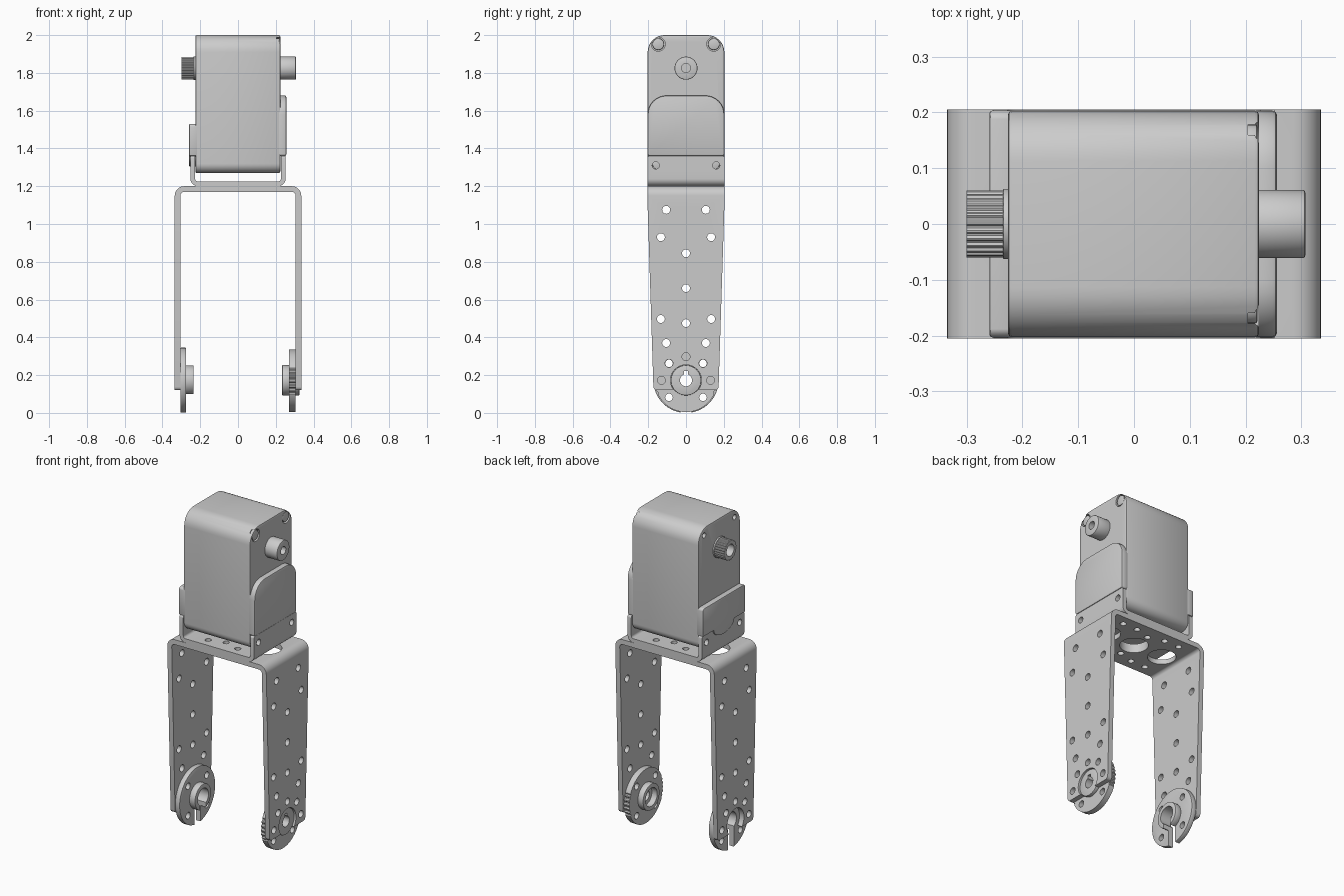
import bpy, bmesh, math

if "Cube" in bpy.data.objects:
    bpy.data.objects.remove(bpy.data.objects["Cube"])

HORN_Z = 0.1725


def circle(u, v, r, n=32):
    return [(u + r * math.cos(2 * math.pi * i / n), v + r * math.sin(2 * math.pi * i / n)) for i in range(n)]


def rounded(corners, n=8):
    """Polygon from (u, v, radius) corners, each corner filleted."""
    pts = []
    for i, (u, v, r) in enumerate(corners):
        if r == 0:
            pts.append((u, v))
            continue
        dirs = []
        for q in (corners[i - 1], corners[(i + 1) % len(corners)]):
            length = math.hypot(q[0] - u, q[1] - v)
            dirs.append(((q[0] - u) / length, (q[1] - v) / length))
        a, b = dirs
        half = math.acos(a[0] * b[0] + a[1] * b[1]) / 2
        m = math.hypot(a[0] + b[0], a[1] + b[1])
        d = r / math.sin(half)
        cu, cv = u + (a[0] + b[0]) / m * d, v + (a[1] + b[1]) / m * d
        t = r / math.tan(half)
        a0 = math.atan2(v + a[1] * t - cv, u + a[0] * t - cu)
        a1 = math.atan2(v + b[1] * t - cv, u + b[0] * t - cu)
        sweep = (a1 - a0 + math.pi) % (2 * math.pi) - math.pi
        pts += [(cu + r * math.cos(a0 + sweep * k / n), cv + r * math.sin(a0 + sweep * k / n)) for k in range(n + 1)]
    return pts


def box(u0, u1, v0, v1):
    return [(u0, v0), (u1, v0), (u1, v1), (u0, v1)]


def solid(name, profiles, lo, hi, axis="x", bevel=0):
    """Extrude one or more profiles along an axis into a single object."""
    place = {"x": lambda p, w: (w, *p), "y": lambda p, w: (p[0], w, p[1]), "z": lambda p, w: (*p, w)}[axis]
    bm = bmesh.new()
    for pts in profiles:
        ends = [[bm.verts.new(place(p, w)) for p in pts] for w in (lo, hi)]
        bm.faces.new(ends[0])
        bm.faces.new(ends[1])
        for i in range(len(pts)):
            bm.faces.new((ends[0][i - 1], ends[0][i], ends[1][i], ends[1][i - 1]))
    bmesh.ops.recalc_face_normals(bm, faces=bm.faces)
    mesh = bpy.data.meshes.new(name)
    bm.to_mesh(mesh)
    bm.free()
    ob = bpy.data.objects.new(name, mesh)
    bpy.context.collection.objects.link(ob)
    if bevel:
        mod = ob.modifiers.new("bevel", "BEVEL")
        mod.width, mod.segments, mod.angle_limit = bevel, 2, math.radians(40)
        apply(ob, mod)
    return ob


def apply(ob, mod):
    bpy.ops.object.select_all(action="DESELECT")
    bpy.context.view_layer.objects.active = ob
    ob.select_set(True)
    bpy.ops.object.modifier_apply(modifier=mod.name)


def boolean(ob, tool, op="DIFFERENCE"):
    mod = ob.modifiers.new("bool", "BOOLEAN")
    mod.operation, mod.solver, mod.object = op, "EXACT", tool
    apply(ob, mod)
    bpy.data.objects.remove(tool)


def cut(ob, profiles, lo, hi, axis="x"):
    boolean(ob, solid("cutter", profiles, lo, hi, axis), "DIFFERENCE")


def both(pairs):
    return [(s * u, v) for u, v in pairs for s in (-1, 1)]


def gear(u, v, r, depth, n):
    return [(u + (r - depth * (i // 2 % 2)) * math.cos(math.pi * i / (2 * n) * 1.0),
             v + (r - depth * (i // 2 % 2)) * math.sin(math.pi * i / (2 * n) * 1.0)) for i in range(4 * n)]


# servo case, with screw recesses in the corners
body = solid("servo_case", [rounded([(-.203, 1.27, .05), (.203, 1.27, .05), (.203, 2, .09), (-.203, 2, .09)])],
             -.226, .224, bevel=.008)
corners = both([(.147, 1.952), (.147, 1.318)])
cut(body, [circle(y, z, .037) for y, z in corners], .204, .3)
cut(body, [circle(y, z, .016, 20) for y, z in corners], -.3, -.2)
solid("case_screws", [circle(y, z, .031, 24) for y, z in corners], .19, .221, bevel=.004)

# raised covers on both sides of the case
solid("right_cover", [rounded([(-.203, 1.36, .012), (.203, 1.36, .012), (.203, 1.68, .1), (-.203, 1.68, .1)])],
      .21, .256, bevel=.008)
arc = [(.1 * math.cos(a), 1.36 - .055 * math.sin(a)) for a in [math.pi * (1 - i / 14) for i in range(15)]]
solid("left_cover", [[(-.203, 1.36)] + arc + [(.203, 1.36), (.203, 1.52), (.193, 1.53), (-.193, 1.53), (-.203, 1.52)]],
      -.259, -.21, bevel=.005)

# output shaft and idler boss
boss = solid("idler_boss", [circle(0, 1.825, .061, 40)], .2, .307, bevel=.005)
cut(boss, [circle(0, 1.825, .024, 24)], .265, .4)
shaft = solid("output_spline", [gear(0, 1.825, .06, .004, 25)], -.3, -.2)
cut(shaft, [circle(0, 1.825, .036, 24)], -.4, -.255)
solid("shaft_collar", [circle(0, 1.825, .063, 40)], -.235, -.2, bevel=.003)

# plate holes shared by the two folded brackets
plate_small = both([(.1, .145), (.1, -.145), (.2, .145), (.2, -.145)]) + [(0, .115), (0, -.115)]

# short bracket holding the servo
X, T = .252, .025
cradle = solid("servo_bracket", [rounded([
    (-X, 1.36, 0), (-X, 1.2, .04), (X, 1.2, .04), (X, 1.36, 0),
    (X - T, 1.36, 0), (X - T, 1.2 + T, .015), (T - X, 1.2 + T, .015), (T - X, 1.36, 0)])], -.205, .205, "y")
boolean(cradle, solid("trim", [rounded([(-.205, 1.1, 0), (.205, 1.1, 0), (.205, 1.36, .012), (-.205, 1.36, .012)], 4)],
                      -.4, .4), "INTERSECT")
cut(cradle, [circle(y, 1.31, .019, 20) for y in (-.16, .16)], -.4, .4)
cut(cradle, [circle(0, 0, .08)] + [circle(x, y, .018, 20) for x, y in plate_small if abs(x) < .15], 1.1, 1.24, "z")

# long fork bracket with tapered arms
X, T = .335, .03
fork = solid("fork_bracket", [rounded([
    (-X, .12, 0), (-X, 1.2, .05), (X, 1.2, .05), (X, .12, 0),
    (X - T, .12, 0), (X - T, 1.2 - T, .02), (T - X, 1.2 - T, .02), (T - X, .12, 0)])], -.25, .25, "y")
boolean(fork, solid("trim", [rounded([(-.172, .119, .02), (.172, .119, .02), (.197, .9, 0), (.205, 1.15, 0),
                                      (.205, 1.3, 0), (-.205, 1.3, 0), (-.205, 1.15, 0), (-.197, .9, 0)], 4)],
                    -.5, .5), "INTERSECT")
arm_holes = both([(.105, 1.075), (.133, .93), (.133, .497), (.105, .37), (.09, .262), (.13, .172)])
arm_holes += [(0, .845), (0, .66), (0, .475), (0, .298)]
cut(fork, [circle(y, z, .021, 20) for y, z in arm_holes], -.5, .5)
cut(fork, [circle(0, HORN_Z, .082, 40)], -.5, .5)
cut(fork, [circle(x, 0, .08) for x in (-.2, 0, .2)] + [circle(x, y, .018, 20) for x, y in plate_small], 1.1, 1.3, "z")

# left horn: disc and hub, slotted open at the bottom
horn_holes = [circle(y, HORN_Z + z, .02, 20) for y, z in both([(.09, .09), (.09, -.09)])]
slot = [box(-.028, .028, -.1, HORN_Z)]
disc = solid("left_horn_disc", [circle(0, HORN_Z, HORN_Z, 64)], -.305, -.274, bevel=.003)
cut(disc, horn_holes + [circle(0, HORN_Z, .052)], -.5, .5)
hub = solid("left_horn_hub", [circle(0, HORN_Z, .078, 40)], -.276, -.236, bevel=.003)
cut(hub, [circle(0, HORN_Z, .052)], -.5, .5)
for part in (disc, hub):
    cut(part, slot, -.5, .5)

# right horn: disc with gripping teeth on its sides, hub and keyed boss
rim = []
for i in range(160):
    a = 2 * math.pi * i / 160
    r = .165 - (.006 if abs(math.sin(a)) < .4 and i // 2 % 2 else 0)
    rim.append((r * math.cos(a), HORN_Z - .003 + r * math.sin(a)))
disc = solid("right_horn_disc", [rim], .27, .305)
cut(disc, horn_holes, -.5, .5)
boss = solid("right_horn_boss", [circle(0, HORN_Z, .08, 40)], .3, .325, bevel=.003)
for part in (disc, boss):
    cut(part, [circle(0, HORN_Z, .032)], -.5, .5)
    cut(part, [box(-.011, .011, HORN_Z, .222)], -.5, .5)
hub = solid("right_horn_hub", [circle(0, HORN_Z, .08, 40)], .234, .272, bevel=.003)
cut(hub, [circle(0, HORN_Z, .056)], -.5, .5)

# smooth the rounded surfaces, keep edges crisp
bpy.ops.object.select_all(action="SELECT")
bpy.context.view_layer.objects.active = body
bpy.ops.object.shade_smooth_by_angle(angle=math.radians(30))
